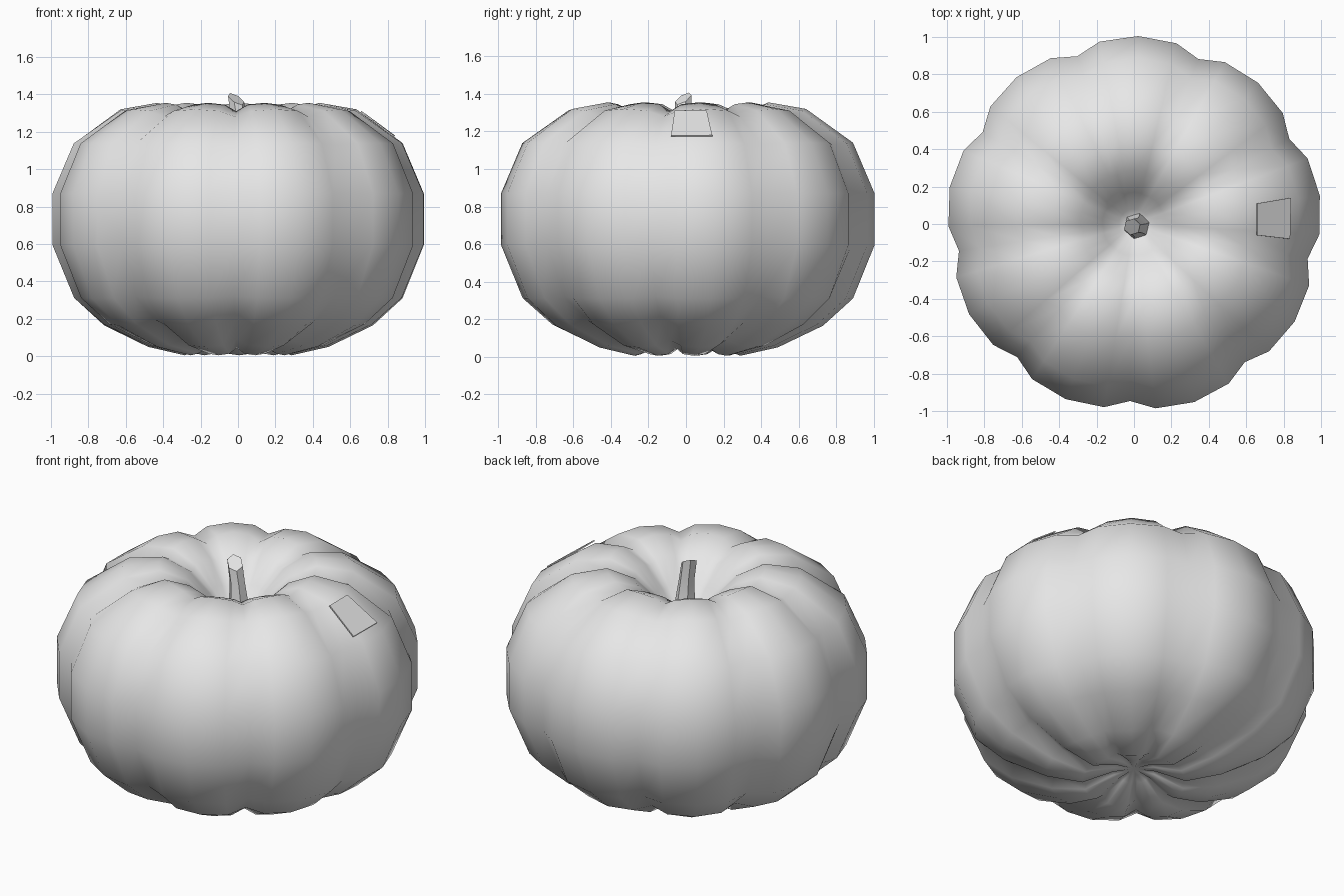
import bpy
import bmesh
from math import cos, sin, radians, pi

cube = bpy.data.objects.get("Cube")
if cube:
    bpy.data.objects.remove(cube, do_unlink=True)

grey = bpy.data.materials.new("light_grey")
grey.use_nodes = True
grey.diffuse_color = (0.8, 0.8, 0.8, 1)
grey.node_tree.nodes["Principled BSDF"].inputs["Base Color"].default_value = (0.8, 0.8, 0.8, 1)


def add_object(name, bm, smooth_angle=None):
    bmesh.ops.recalc_face_normals(bm, faces=bm.faces)
    mesh = bpy.data.meshes.new(name)
    bm.to_mesh(mesh)
    bm.free()
    mesh.materials.append(grey)
    ob = bpy.data.objects.new(name, mesh)
    bpy.context.collection.objects.link(ob)
    if smooth_angle:
        bpy.ops.object.select_all(action="DESELECT")
        ob.select_set(True)
        bpy.context.view_layer.objects.active = ob
        bpy.ops.object.shade_smooth_by_angle(angle=radians(smooth_angle))
    return ob


def bridge(bm, rings):
    for lower, upper in zip(rings, rings[1:]):
        n = len(lower)
        for i in range(n):
            j = (i + 1) % n
            bm.faces.new((lower[i], lower[j], upper[j], upper[i]))


def fan(bm, ring, co):
    tip = bm.verts.new(co)
    for i, v in enumerate(ring):
        bm.faces.new((v, ring[(i + 1) % len(ring)], tip))


# Ribbed body: crest radius, crest height, groove radius factor, groove height shift
LOBES = 9
FIRST_GROOVE = -91.3
profile = [
    (0.12, 0.07, 0.92, 0.02), (0.29, 0.005, 0.92, 0.04), (0.49, 0.05, 0.92, 0.04),
    (0.73, 0.165, 0.92, 0.03), (0.89, 0.31, 0.93, 0.01), (1.005, 0.595, 0.942, 0),
    (1.005, 0.87, 0.942, 0), (0.89, 1.14, 0.94, -0.01), (0.64, 1.32, 0.94, -0.04),
    (0.44, 1.355, 0.95, -0.045), (0.29, 1.29, 0.95, -0.03), (0.17, 1.17, 0.96, -0.015),
    (0.08, 1.06, 1, 0),
]
# Angle inside one lobe and how far it swells out of the groove
lobe_steps = [(0, 0), (8, 0.78), (20, 1), (32, 0.78)]

bm = bmesh.new()
rings = []
for r, z, groove, dz in profile:
    ring = []
    for lobe in range(LOBES):
        for step, swell in lobe_steps:
            a = radians(FIRST_GROOVE + lobe * 360 / LOBES + step)
            rr = r * (groove + (1 - groove) * swell)
            ring.append(bm.verts.new((rr * cos(a), rr * sin(a), z + dz * (1 - swell))))
    rings.append(ring)
bridge(bm, rings)
fan(bm, rings[0], (0, 0, 0.09))
fan(bm, rings[-1], (0, 0, 1.03))
add_object("pumpkin_body", bm, 180)

# Curved stem with a slanted cut end
bm = bmesh.new()
rings = []
for cx, cy, z, r, slant in [(0.015, -0.01, 1.02, 0.075, 0), (0.015, -0.015, 1.15, 0.055, 0),
                            (0.005, -0.015, 1.27, 0.045, 0.2), (-0.01, -0.015, 1.375, 0.045, 0.5)]:
    ring = []
    for i in range(6):
        a = i * pi / 3 + 0.3
        dx, dy = r * cos(a), r * sin(a)
        ring.append(bm.verts.new((cx + dx, cy + dy, z + slant * (dy - dx))))
    rings.append(ring)
bridge(bm, rings)
bm.faces.new(rings[-1])
bm.faces.new(rings[0][::-1])
add_object("stem", bm, 50)

# Small flat patch lying on the left shoulder
bm = bmesh.new()
corners = [(0.66, 0.11, 1.312), (0.66, -0.06, 1.312), (0.835, -0.08, 1.178), (0.84, 0.14, 1.18)]
patch = bm.faces.new([bm.verts.new(c) for c in corners])
back = bmesh.ops.extrude_face_region(bm, geom=[patch])
bmesh.ops.translate(bm, vec=(-0.004, 0, -0.006),
                    verts=[v for v in back["geom"] if isinstance(v, bmesh.types.BMVert)])
add_object("shoulder_patch", bm)
